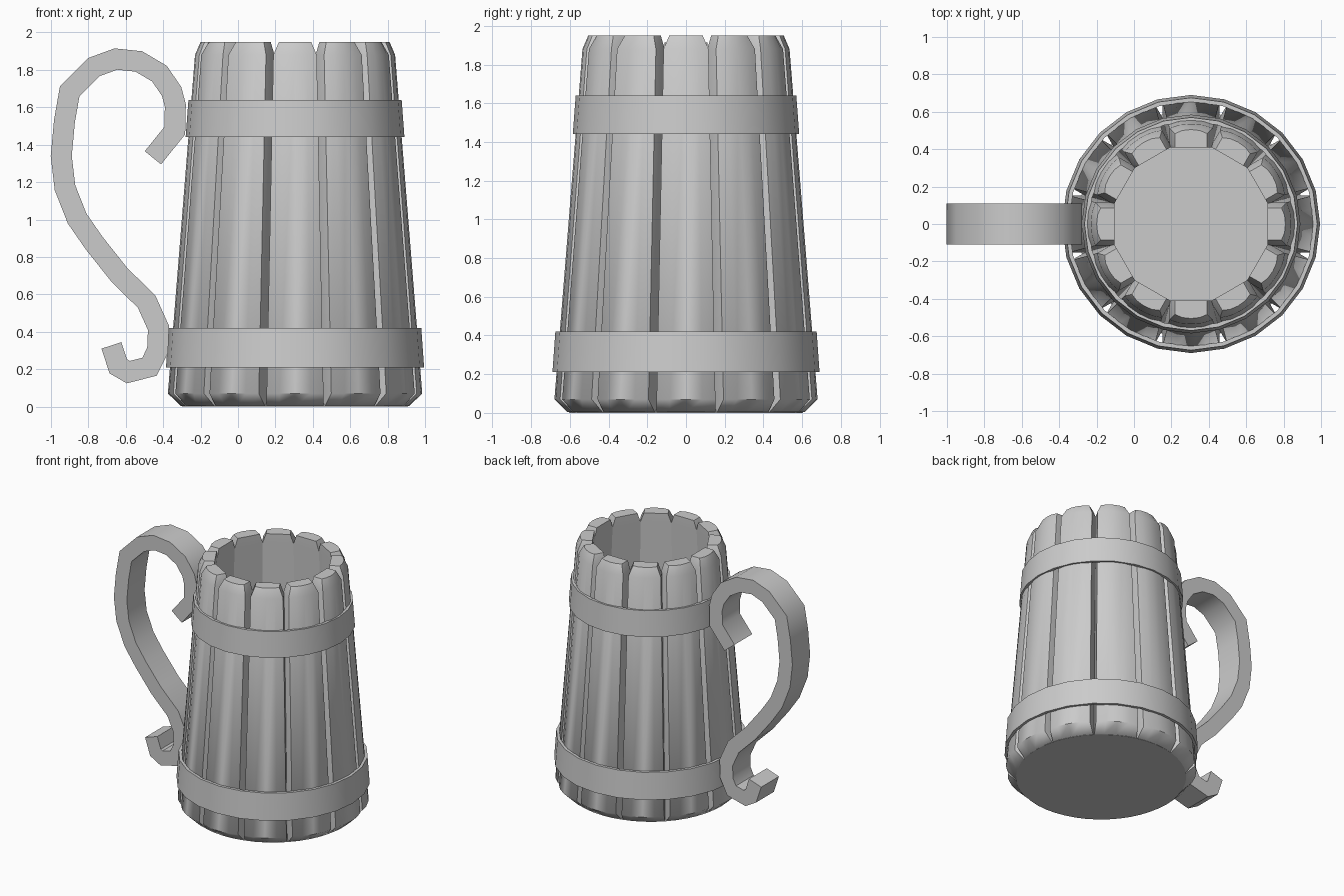
import bpy, bmesh, math
from mathutils import Vector, Matrix

if "Cube" in bpy.data.objects:
    bpy.data.objects.remove(bpy.data.objects["Cube"])

AXIS_X = 0.305          # centre line of the vessel
STAVES = 12
TAN = math.tan(math.pi / STAVES)

grey = bpy.data.materials.new("plain_grey")
grey.use_nodes = True
grey.diffuse_color = (0.6, 0.6, 0.6, 1)
grey.node_tree.nodes["Principled BSDF"].inputs["Base Color"].default_value = (0.6, 0.6, 0.6, 1)


def finish(name, bm, angle):
    bmesh.ops.recalc_face_normals(bm, faces=bm.faces)
    mesh = bpy.data.meshes.new(name)
    bm.to_mesh(mesh)
    bm.free()
    mesh.materials.append(grey)
    ob = bpy.data.objects.new(name, mesh)
    bpy.context.collection.objects.link(ob)
    bpy.ops.object.select_all(action="DESELECT")
    bpy.context.view_layer.objects.active = ob
    ob.select_set(True)
    bpy.ops.object.shade_smooth_by_angle(angle=math.radians(angle))
    return ob


def loft(bm, sections, closed=False):
    """Skin matching loops of points, capping the ends unless closed."""
    loops = [[bm.verts.new(p) for p in s] for s in sections]
    pairs = list(zip(loops, loops[1:]))
    if closed:
        pairs.append((loops[-1], loops[0]))
    for a, b in pairs:
        for i in range(len(a)):
            j = (i + 1) % len(a)
            bm.faces.new((a[i], a[j], b[j], b[i]))
    if not closed:
        bm.faces.new(loops[0])
        bm.faces.new(loops[-1])


def stave_section(z, outer, half, inner):
    """Cross-section of a stave that points along +y."""
    seam = max(half / TAN, inner)
    side = min(inner * TAN, half)
    edge = outer * 0.957
    right = [(side, inner), (half, seam), (half, edge), (half * 0.55, outer * 0.99)]
    pts = [(0, inner)] + right + [(0, outer)] + [(-x, y) for x, y in reversed(right)]
    return [Vector((x, y, z)) for x, y in pts]


# Staves: bevelled foot, tapering shaft, bevelled top
levels = [(0.004, 0.612, 0.152, 0.50), (0.07, 0.68, 0.152, 0.50),
          (1.88, 0.535, 0.116, 0.41), (1.95, 0.505, 0.086, 0.41)]
bm = bmesh.new()
sections = [stave_section(*lv) for lv in levels]
for k in range(STAVES):
    turn = Matrix.Translation((AXIS_X, 0, 0)) @ Matrix.Rotation(k * math.tau / STAVES, 4, "Z")
    loft(bm, [[turn @ p for p in s] for s in sections])
finish("staves", bm, 50)

# Bottom board closing the vessel
bm = bmesh.new()
bmesh.ops.create_cone(bm, cap_ends=True, segments=48, radius1=0.605, radius2=0.52, depth=0.1,
                      matrix=Matrix.Translation((AXIS_X, 0, 0.05)))
finish("bottom_board", bm, 30)


# Hoops around the staves
def hoop(name, z0, r0, z1, r1, wall=0.022, sides=24):
    bm = bmesh.new()
    profile = [(r0, z0), (r1, z1), (r1 - wall, z1), (r0 - wall, z0)]
    rings = []
    for k in range(sides):
        a = k * math.tau / sides
        rings.append([(AXIS_X + r * math.cos(a), r * math.sin(a), z) for r, z in profile])
    loft(bm, rings, closed=True)
    finish(name, bm, 30)


hoop("lower_hoop", 0.21, 0.69, 0.42, 0.675)
hoop("upper_hoop", 1.44, 0.585, 1.64, 0.57)

# Scrolled handle: flat strip swept along a path
path = [Vector(p) for p in (
    (-.455, 1.33), (-.338, 1.475), (-.335, 1.61), (-.355, 1.685), (-.42, 1.78),
    (-.53, 1.845), (-.653, 1.858), (-.77, 1.815), (-.90, 1.685), (-.928, 1.525),
    (-.945, 1.34), (-.925, 1.17), (-.86, 1.005), (-.77, .875), (-.635, .705),
    (-.488, .56), (-.425, .42), (-.43, .30), (-.473, .213), (-.586, .184),
    (-.64, .215), (-.677, .327))]
HALF_THICK, HALF_WIDE = 0.056, 0.11
strip = []
for i, p in enumerate(path):
    before = (p - path[i - 1]).normalized() if i else (path[1] - p).normalized()
    after = (path[i + 1] - p).normalized() if i + 1 < len(path) else before
    along = (before + after).normalized()
    off = Vector((-along.y, along.x)) * HALF_THICK / along.dot(after)
    a, b = p + off, p - off
    strip.append([(q.x, y, q.y) for q, y in
                  ((a, -HALF_WIDE), (b, -HALF_WIDE), (b, HALF_WIDE), (a, HALF_WIDE))])
bm = bmesh.new()
loft(bm, strip)
finish("handle", bm, 40)
